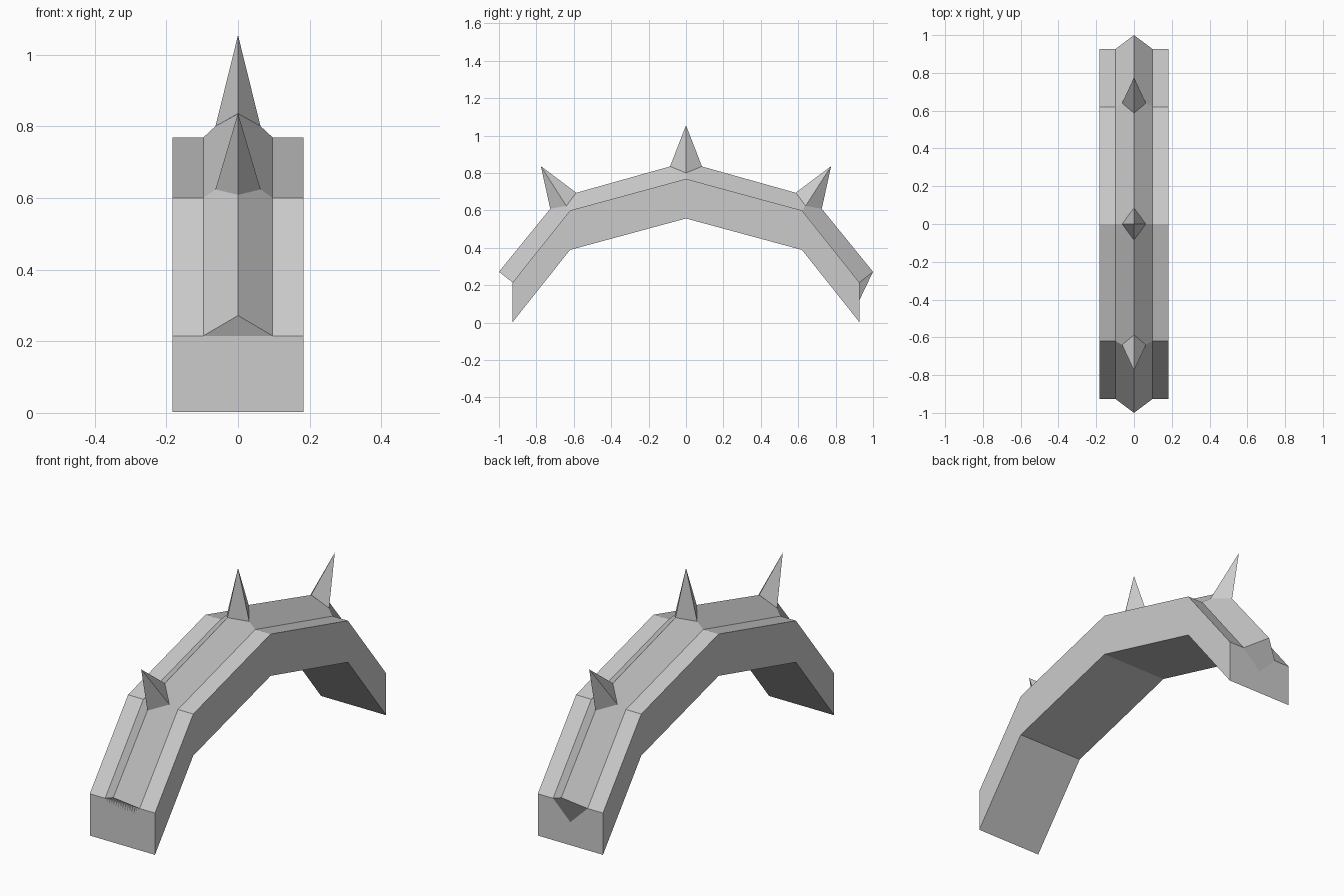
import bpy

if "Cube" in bpy.data.objects:
    bpy.data.objects.remove(bpy.data.objects["Cube"])

# Half paths in (y, z), front end to centre; mirrored to the back
def mirrored(path):
    return path + [(-y, z) for y, z in reversed(path[:-1])]

EDGE = mirrored([(-0.927, 0.215), (-0.62, 0.60), (0.0, 0.769)])
BOTTOM = mirrored([(-0.927, 0.003), (-0.62, 0.389), (0.0, 0.557)])
CREST = mirrored([(-1.0, 0.272), (-0.677, 0.669), (0.0, 0.859)])


def add_mesh(name, verts, faces):
    mesh = bpy.data.meshes.new(name)
    mesh.from_pydata(verts, [], faces)
    obj = bpy.data.objects.new(name, mesh)
    bpy.context.collection.objects.link(obj)
    return obj


def loft(name, rings):
    """Join four-sided rings into a closed bar."""
    verts = [v for ring in rings for v in ring]
    faces = [(3, 2, 1, 0), tuple(len(verts) - 4 + i for i in range(4))]
    for r in range(len(rings) - 1):
        for i in range(4):
            j = (i + 1) % 4
            a, b = r * 4, r * 4 + 4
            faces.append((a + i, a + j, b + j, b + i))
    return add_mesh(name, verts, faces)


# Arched band
W = 0.183
loft("arch_band", [[(-W, *b), (W, *b), (W, *t), (-W, *t)]
                   for t, b in zip(EDGE, BOTTOM)])

# Diamond-section ridge along the top of the band
R = 0.097
loft("ridge", [[(0, y, z - 0.095), (R, y, z), (0, *c), (-R, y, z)]
               for (y, z), c in zip(EDGE, CREST)])


# Four-sided spikes seated on the ridge bends
def spike(name, low, side, high, tip):
    verts = [(0, *low), (0.063, *side), (0, *high), (-0.063, *side), (0, *tip)]
    faces = [(3, 2, 1, 0)] + [(i, (i + 1) % 4, 4) for i in range(4)]
    obj = add_mesh(name, verts, faces)
    return obj


spike("centre_spike", (-0.085, 0.836), (0, 0.80), (0.085, 0.836), (0, 1.055))
front = spike("front_spike", (-0.726, 0.609), (-0.640, 0.624),
              (-0.587, 0.695), (-0.776, 0.837))
back = front.copy()
back.data = front.data.copy()
back.name = "back_spike"
for v in back.data.vertices:
    v.co.y *= -1
back.data.flip_normals()
bpy.context.collection.objects.link(back)
